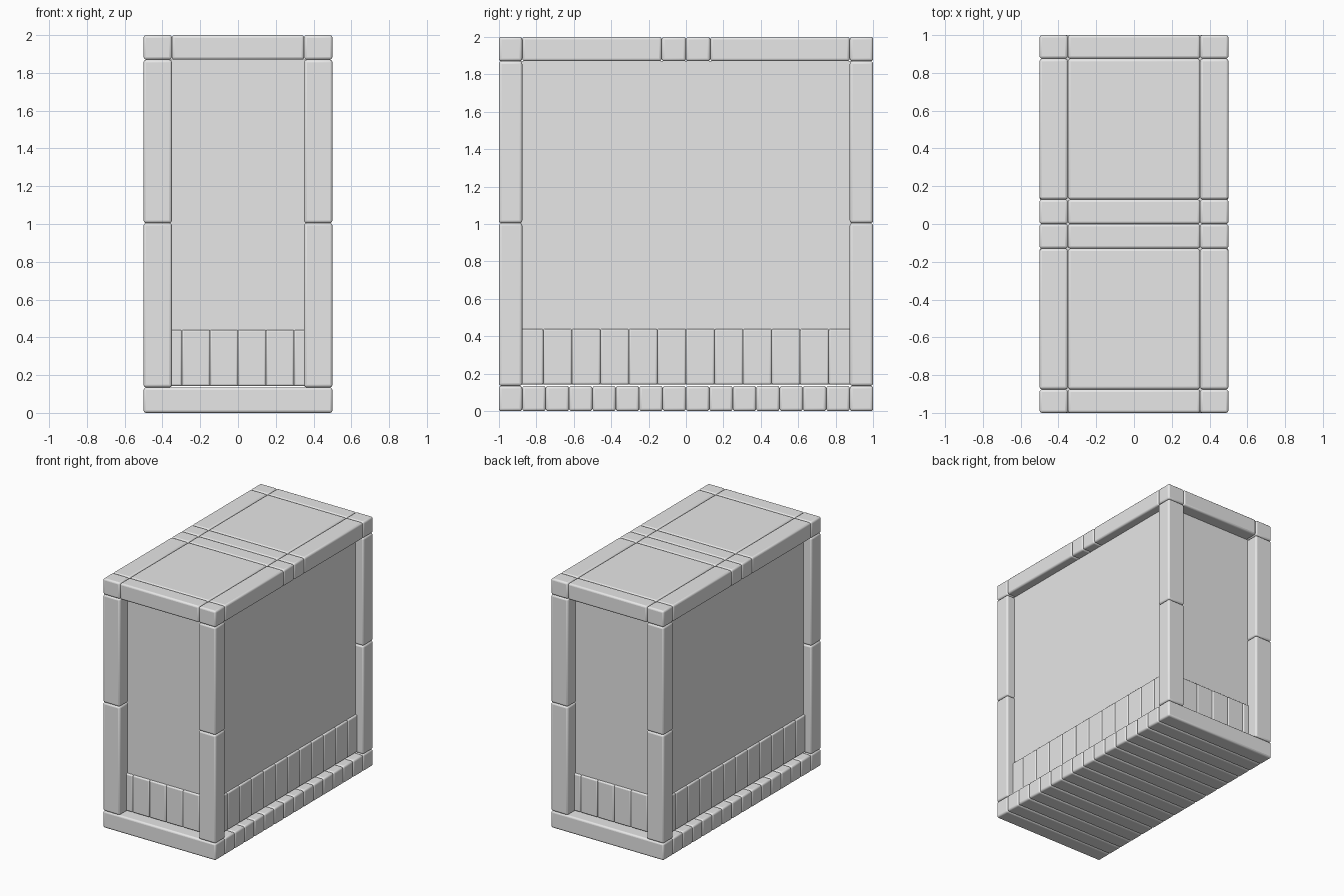
import bpy
import bmesh
import math
from mathutils import Matrix, Vector

cube = bpy.data.objects.get("Cube")
if cube:
    bpy.data.objects.remove(cube, do_unlink=True)

grey = bpy.data.materials.new("plain grey")
grey.use_nodes = True
colour = (0.8, 0.8, 0.8, 1.0)
grey.diffuse_color = colour
grey.node_tree.nodes["Principled BSDF"].inputs["Base Color"].default_value = colour


def block(name, low, high, bevel=0.014):
    """Box between two corners, with rounded edges."""
    low, high = Vector(low), Vector(high)
    bm = bmesh.new()
    bmesh.ops.create_cube(bm, size=1)
    bmesh.ops.scale(bm, vec=high - low, verts=bm.verts)
    mesh = bpy.data.meshes.new(name)
    bm.to_mesh(mesh)
    bm.free()
    mesh.materials.append(grey)
    obj = bpy.data.objects.new(name, mesh)
    obj.location = (low + high) / 2
    bpy.context.collection.objects.link(obj)
    if bevel:
        mod = obj.modifiers.new("rounded edges", "BEVEL")
        mod.width = bevel
        mod.segments = 3
        bpy.ops.object.select_all(action="DESELECT")
        obj.select_set(True)
        bpy.context.view_layer.objects.active = obj
        bpy.ops.object.shade_smooth_by_angle(angle=math.radians(35))
    return obj


HALF_X, HALF_Y, HEIGHT = 0.5, 1.0, 2.0
BASE_TOP, LID_BOTTOM, MIDDLE = 0.135, 1.87, 1.005
INNER_X, INNER_Y = 0.35, 0.875
WALL_X, WALL_Y = 0.43, 0.9
PLANK_X, PLANK_Y, PLANK_TOP = 0.445, 0.915, 0.44
FLOOR = 0.142

# base slats
slats = 16
pitch = 2 * HALF_Y / slats
for i in range(slats):
    y = -HALF_Y + i * pitch
    block("base_slat", (-HALF_X, y, 0), (HALF_X, y + pitch, BASE_TOP))

# corner posts, in two lengths
for sx in (-1, 1):
    for sy in (-1, 1):
        xs = sorted((sx * INNER_X, sx * HALF_X))
        ys = sorted((sy * INNER_Y, sy * HALF_Y))
        for name, z0, z1 in (("lower_post", BASE_TOP, MIDDLE), ("upper_post", MIDDLE, LID_BOTTOM)):
            block(name, (xs[0], ys[0], z0), (xs[1], ys[1], z1))

# recessed wall body
block("wall_body", (-WALL_X, -WALL_Y, FLOOR), (WALL_X, WALL_Y, LID_BOTTOM), 0)

# skirting planks along the long sides and the ends
count = 12
pitch = 2 * PLANK_Y / count
for s in (-1, 1):
    xs = sorted((s * (WALL_X - 0.03), s * PLANK_X))
    for i in range(count):
        y = -PLANK_Y + i * pitch
        block("side_plank", (xs[0], y, FLOOR), (xs[1], y + pitch, PLANK_TOP), 0.01)
count = 6
pitch = 2 * PLANK_X / count
for s in (-1, 1):
    ys = sorted((s * (WALL_Y - 0.03), s * PLANK_Y))
    for i in range(count):
        x = -PLANK_X + i * pitch
        block("end_plank", (x, ys[0], FLOOR), (x + pitch, ys[1], PLANK_TOP), 0.01)

# lid made of a grid of blocks: corners, rims, centre battens and panels
lid_x = (-HALF_X, -INNER_X, INNER_X, HALF_X)
lid_y = (-HALF_Y, -INNER_Y, -0.13, 0, 0.13, INNER_Y, HALF_Y)
for i, (x0, x1) in enumerate(zip(lid_x, lid_x[1:])):
    for j, (y0, y1) in enumerate(zip(lid_y, lid_y[1:])):
        if i == 1:
            name = ("end_rim", "lid_panel", "centre_batten")[min(j, 5 - j)]
        else:
            name = ("lid_corner", "side_rim", "batten_end")[min(j, 5 - j)]
        block(name, (x0, y0, LID_BOTTOM), (x1, y1, HEIGHT))
